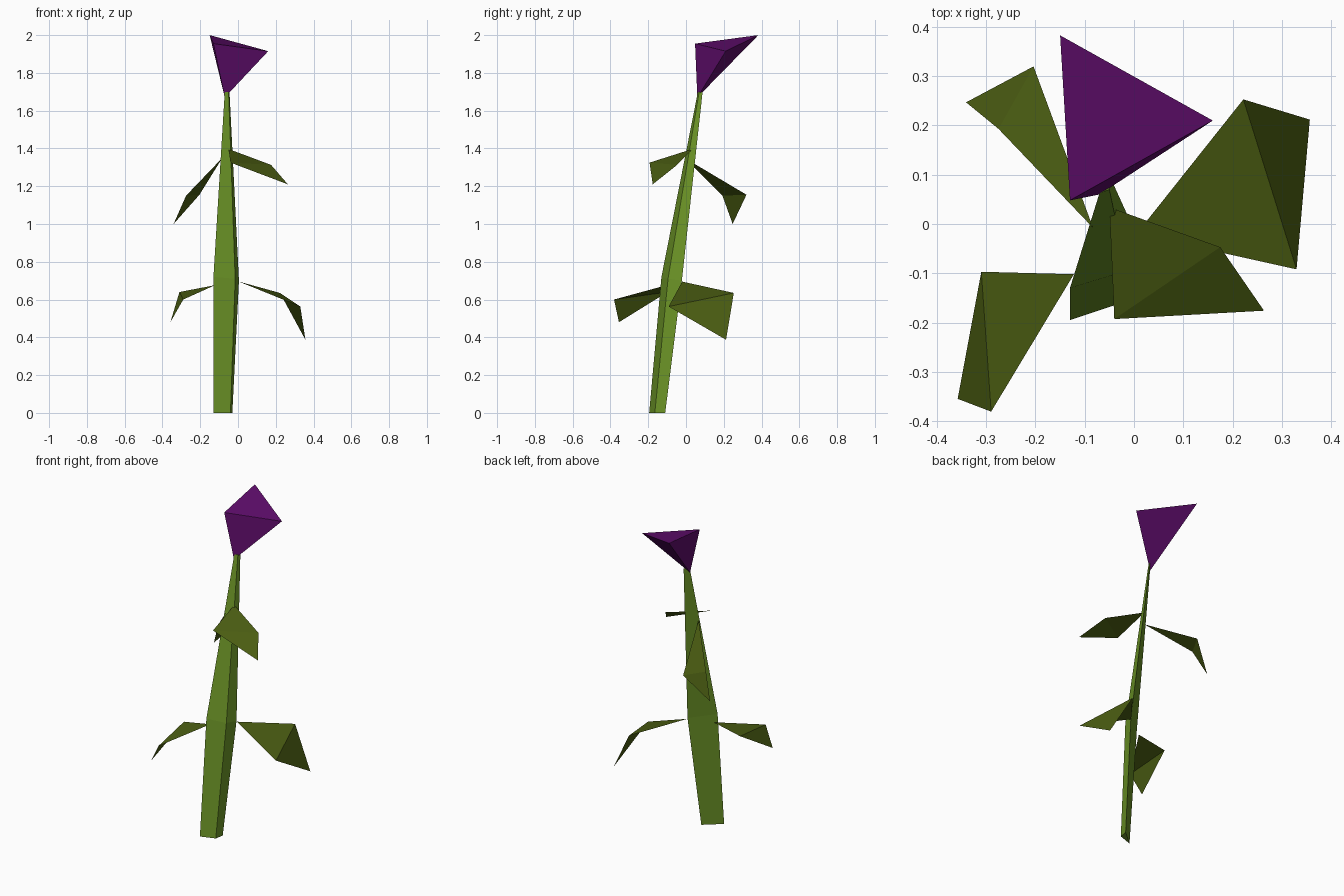
import bpy
from mathutils import Vector

cube = bpy.data.objects.get("Cube")
if cube:
    bpy.data.objects.remove(cube, do_unlink=True)


def make_material(name, color):
    mat = bpy.data.materials.new(name)
    mat.use_nodes = True
    rgba = (*color, 1.0)
    mat.diffuse_color = rgba
    mat.node_tree.nodes["Principled BSDF"].inputs["Base Color"].default_value = rgba
    return mat


def make_part(name, points, faces, mat):
    mesh = bpy.data.meshes.new(name)
    mesh.from_pydata([Vector(p) for p in points], [], faces)
    mesh.materials.append(mat)
    mesh.update()
    obj = bpy.data.objects.new(name, mesh)
    bpy.context.scene.collection.objects.link(obj)
    return obj


stem_green = make_material("stem green", (0.15, 0.30, 0.02))
leaf_green = make_material("leaf green", (0.07, 0.11, 0.006))
petal_purple = make_material("petal purple", (0.115, 0.004, 0.15))

# Stem: three triangular rings, leaning back and tapering
rings = [
    [(-0.13, -0.195, 0), (-0.04, -0.165, 0), (-0.03, -0.11, 0)],
    [(-0.13, -0.13, 0.72), (-0.015, -0.095, 0.71), (0.005, -0.022, 0.70)],
    [(-0.07, 0.063, 1.7), (-0.05, 0.07, 1.7), (-0.045, 0.088, 1.7)],
]
sides = len(rings[0])
stem_faces = [tuple(reversed(range(sides)))]
for level in range(len(rings) - 1):
    low, high = level * sides, (level + 1) * sides
    for i in range(sides):
        j = (i + 1) % sides
        stem_faces.append((low + i, low + j, high + j, high + i))
last = (len(rings) - 1) * sides
stem_faces.append(tuple(range(last, last + sides)))
make_part("stem", [p for ring in rings for p in ring], stem_faces, stem_green)

# Flower head: upside-down pyramid with a tilted top
make_part(
    "flower_head",
    [(-0.15, 0.383, 2.0), (-0.13, 0.048, 1.955), (0.16, 0.21, 1.915), (-0.07, 0.06, 1.67)],
    [(0, 1, 2), (1, 0, 3), (2, 1, 3), (0, 2, 3)],
    petal_purple,
)

# Leaves: root, two shoulders along the crease, drooping tip
leaves = {
    "lower_left_leaf": [(0.005, -0.02, 0.695), (0.33, -0.092, 0.563),
                        (0.222, 0.253, 0.635), (0.357, 0.212, 0.387)],
    "lower_right_leaf": [(-0.122, -0.102, 0.676), (-0.31, -0.097, 0.64),
                         (-0.29, -0.381, 0.60), (-0.358, -0.355, 0.48)],
    "upper_left_leaf": [(-0.05, 0.034, 1.397), (-0.04, -0.193, 1.325),
                        (0.175, -0.047, 1.313), (0.264, -0.176, 1.21)],
    "upper_right_leaf": [(-0.083, -0.008, 1.35), (-0.204, 0.32, 1.155),
                         (-0.275, 0.193, 1.15), (-0.341, 0.247, 1.0)],
}
for name, points in leaves.items():
    make_part(name, points, [(0, 1, 2), (2, 1, 3)], leaf_green)
